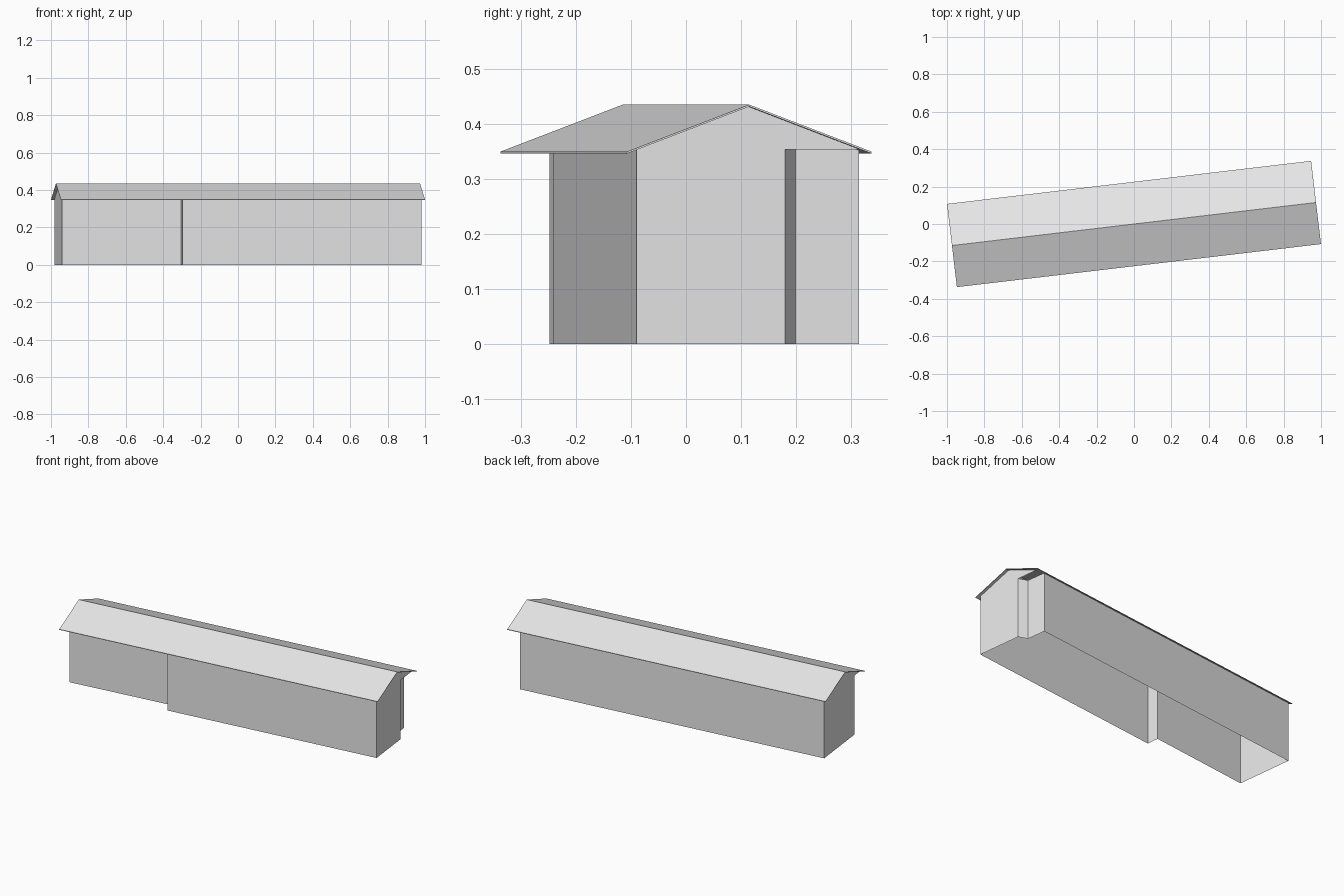
import bpy
import math

cube = bpy.data.objects.get("Cube")
if cube:
    bpy.data.objects.remove(cube, do_unlink=True)

TURN = math.radians(6.74)      # whole building is turned on its plot
WALL_TOP = 0.355
ROOF_HALF_LENGTH, ROOF_HALF_WIDTH = 0.98, 0.224
EAVE, RIDGE, SHEET = 0.346, 0.4315, 0.0035
GABLE_U, GABLE_V = 0.963, 0.207

grey = bpy.data.materials.new("plain_grey")
grey.use_nodes = True
grey.diffuse_color = (0.8, 0.8, 0.8, 1)
grey.node_tree.nodes["Principled BSDF"].inputs["Base Color"].default_value = (0.8, 0.8, 0.8, 1)


def add_part(name, verts, faces):
    mesh = bpy.data.meshes.new(name)
    mesh.from_pydata(verts, [], faces)
    mesh.materials.append(grey)
    mesh.update()
    obj = bpy.data.objects.new(name, mesh)
    obj.rotation_euler.z = TURN
    bpy.context.collection.objects.link(obj)
    return obj


def extrude(name, ring, offset, caps):
    """Sweep a closed ring of points along an offset."""
    n = len(ring)
    verts = ring + [tuple(a + b for a, b in zip(p, offset)) for p in ring]
    faces = [(i, (i + 1) % n, n + (i + 1) % n, n + i) for i in range(n)]
    if caps:
        faces += [tuple(reversed(range(n))), tuple(range(n, 2 * n))]
    return add_part(name, verts, faces)


# Walls: open shell with a stepped front and a notch in the back corner
footprint = [
    (GABLE_U, -0.204), (GABLE_U, 0.067), (0.912, 0.093), (0.911, 0.209),
    (-GABLE_U, 0.209), (-GABLE_U, -0.136), (-0.323, -0.133), (-0.323, -0.204),
]
extrude("walls", [(u, v, 0) for u, v in footprint], (0, 0, WALL_TOP), False)

# Gable triangles under both roof ends
for name, side in (("left_gable", 1), ("right_gable", -1)):
    u = side * GABLE_U
    add_part(name,
             [(u, -side * GABLE_V, WALL_TOP - 0.002), (u, side * GABLE_V, WALL_TOP - 0.002), (u, 0, RIDGE)],
             [(0, 1, 2)])

# Roof: thin folded sheet running the full length
profile = [
    (-ROOF_HALF_WIDTH, EAVE), (0, RIDGE), (ROOF_HALF_WIDTH, EAVE),
    (ROOF_HALF_WIDTH, EAVE + SHEET), (0, RIDGE + SHEET), (-ROOF_HALF_WIDTH, EAVE + SHEET),
]
# listed bottom to top so that the sheet's faces point outward
ring = [(-ROOF_HALF_LENGTH, v, z) for v, z in profile]
extrude("roof", ring, (2 * ROOF_HALF_LENGTH, 0, 0), True)
